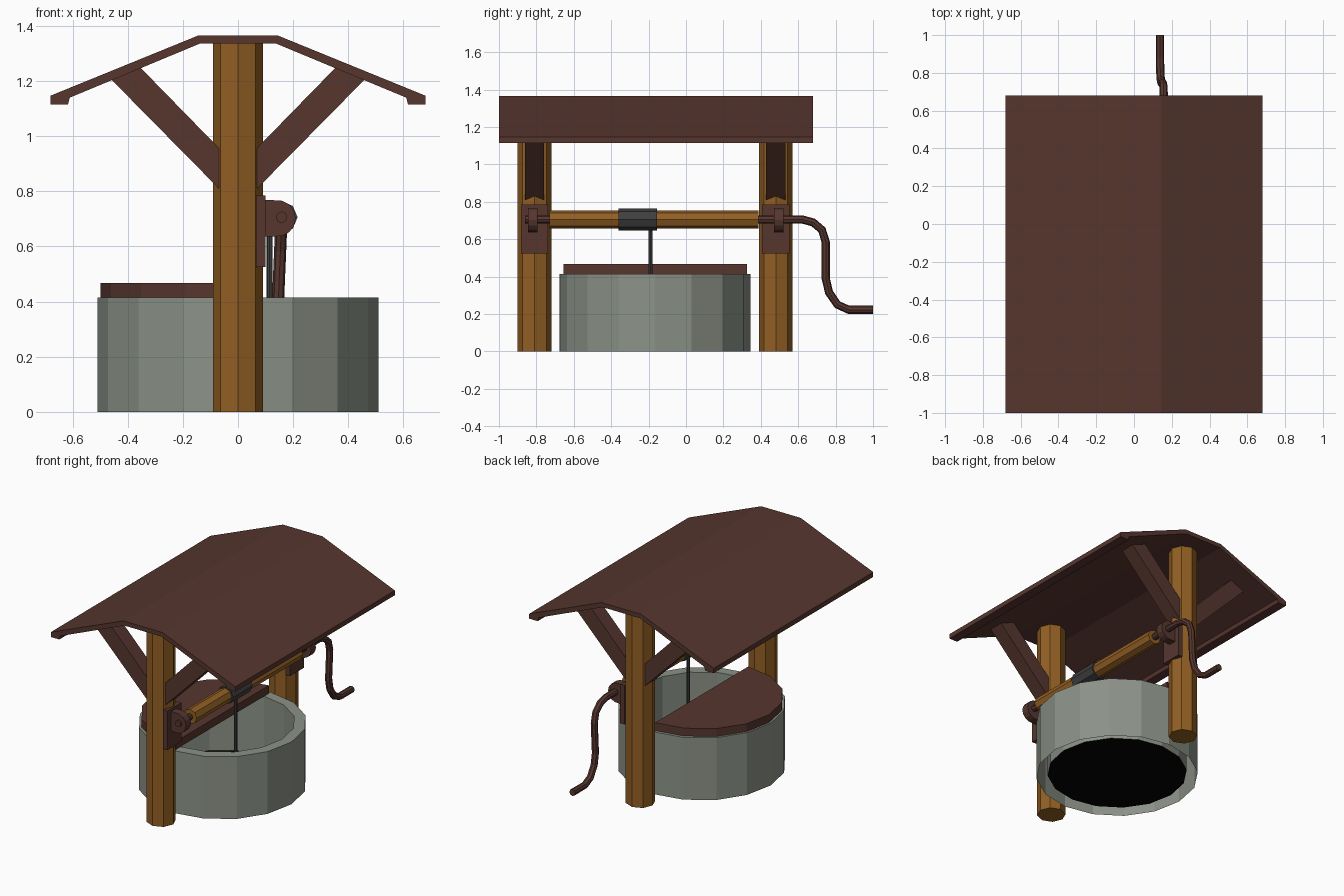
import bpy, bmesh, math
from mathutils import Matrix

if "Cube" in bpy.data.objects:
    bpy.data.objects.remove(bpy.data.objects["Cube"])

def material(name, rgb):
    m = bpy.data.materials.new(name)
    m.diffuse_color = (*rgb, 1)
    m.use_nodes = True
    m.node_tree.nodes["Principled BSDF"].inputs["Base Color"].default_value = m.diffuse_color
    return m

BROWN = material("dark_brown_wood", (0.095, 0.037, 0.028))
OAK = material("golden_wood", (0.29, 0.115, 0.017))
STONE = material("grey_stone", (0.26, 0.29, 0.245))
ROPE = material("dark_grey_rope", (0.05, 0.05, 0.05))
BLACK = material("black_water", (0.001, 0.001, 0.001))

def add_object(name, bm, mat):
    bmesh.ops.recalc_face_normals(bm, faces=bm.faces)
    me = bpy.data.meshes.new(name)
    bm.to_mesh(me)
    bm.free()
    me.materials.append(mat)
    ob = bpy.data.objects.new(name, me)
    bpy.context.collection.objects.link(ob)
    return ob

def extrude(name, outline, direction, mat):
    """Solid from a flat outline of 3D points pushed along a direction."""
    bm = bmesh.new()
    face = bm.faces.new([bm.verts.new(p) for p in outline])
    res = bmesh.ops.extrude_face_region(bm, geom=[face], use_keep_orig=True)
    verts = [g for g in res["geom"] if isinstance(g, bmesh.types.BMVert)]
    bmesh.ops.translate(bm, verts=verts, vec=direction)
    return add_object(name, bm, mat)

def along_y(name, profile, y0, y1, mat):
    return extrude(name, [(x, y0, z) for x, z in profile], (0, y1 - y0, 0), mat)

def along_z(name, profile, z0, z1, mat):
    return extrude(name, [(x, y, z0) for x, y in profile], (0, 0, z1 - z0), mat)

def ngon(cx, cy, r, n):
    return [(cx + r * math.cos(2 * math.pi * i / n),
             cy + r * math.sin(2 * math.pi * i / n)) for i in range(n)]

WELL_Y = -0.165
AXLE_X, AXLE_Z = 0.158, 0.706

# Stone ring: outer wall, flat rim and inner wall, open underneath
bm = bmesh.new()
loops = [[bm.verts.new((x, y, z)) for x, y in ngon(0, WELL_Y, r, 16)]
         for r, z in ((0.51, 0), (0.51, 0.415), (0.44, 0.415), (0.44, 0.02))]
for a, b in zip(loops, loops[1:]):
    for i in range(16):
        j = (i + 1) % 16
        bm.faces.new((a[i], a[j], b[j], b[i]))
add_object("stone_ring", bm, STONE)

# Dark water disc at the bottom
bm = bmesh.new()
bm.faces.new([bm.verts.new((x, y, 0.02)) for x, y in ngon(0, WELL_Y, 0.44, 16)])
add_object("water", bm, BLACK)

# Half-round lid on the left side
arc = [(0.498 * math.cos(a), WELL_Y + 0.49 * math.sin(a))
       for a in (math.pi / 2 + math.pi * i / 8 for i in range(9))]
along_z("half_lid", arc, 0.415, 0.468, BROWN)

# Roof with a flat ridge and small lips along the eaves
half = [(0.145, 1.365), (0.68, 1.147), (0.68, 1.115), (0.617, 1.115),
        (0.61, 1.14), (0.138, 1.336)]
roof = half + [(-x, z) for x, z in reversed(half)]
along_y("roof", roof, -1.0, 0.68, BROWN)

# Posts with their braces, bracket plates and axle bearings
brace = [(0.03, 0.77), (0.03, 0.917), (0.355, 1.25), (0.46, 1.206)]
bearing = [(0.09, 0.636), (0.125, 0.636)] + [
    (0.143 + 0.066 * math.cos(a), 0.702 + 0.066 * math.sin(a))
    for a in (math.radians(-75 + 25 * i) for i in range(7))] + [
    (0.125, 0.768), (0.09, 0.768)]
for end, y in (("front", -0.81), ("back", 0.48)):
    along_z(end + "_post", ngon(0, y, 0.09, 8), 0, 1.338, OAK)
    for side, s in (("left", -1), ("right", 1)):
        along_y(f"{end}_{side}_brace", [(s * x, z) for x, z in brace],
                y - 0.051, y + 0.051, BROWN)
    plate = [(0.066, 0.525), (0.099, 0.525), (0.099, 0.785), (0.066, 0.785)]
    along_y(end + "_bracket_plate", plate, y - 0.073, y + 0.073, BROWN)
    yb = -0.82 if end == "front" else 0.496
    along_y(end + "_bearing", bearing, yb - 0.026, yb + 0.026, BROWN)

# Winding roller, rope winding and hanging rope
along_y("roller", ngon(AXLE_X, AXLE_Z, 0.049, 8), -0.73, 0.388, OAK)
along_y("rope_winding", ngon(AXLE_X, AXLE_Z, 0.058, 8), -0.36, -0.155, ROPE)
along_z("hanging_rope", ngon(0.115, -0.19, 0.011, 8), 0.021, AXLE_Z, ROPE)
along_y("front_axle_pin", ngon(AXLE_X, AXLE_Z, 0.021, 8), -0.86, -0.72, BROWN)

# Bent crank handle, leaning slightly inward as it drops
path = [(0.37, AXLE_Z), (0.62, AXLE_Z), (0.68, 0.69), (0.727, 0.65), (0.747, 0.585),
        (0.747, 0.39), (0.765, 0.315), (0.81, 0.25), (0.87, 0.223), (1.0, 0.223)]
curve = bpy.data.curves.new("crank_handle", "CURVE")
curve.dimensions = "3D"
curve.bevel_depth = 0.022
curve.bevel_resolution = 2
curve.use_fill_caps = True
spline = curve.splines.new("POLY")
spline.use_smooth = False
spline.points.add(len(path) - 1)
for p, (y, z) in zip(spline.points, path):
    p.co = (AXLE_X - 0.042 * (AXLE_Z - z), y, z, 1)
curve.materials.append(BROWN)
crank = bpy.data.objects.new("crank_handle", curve)
bpy.context.collection.objects.link(crank)
bpy.context.view_layer.objects.active = crank
crank.select_set(True)
bpy.ops.object.convert(target="MESH")
